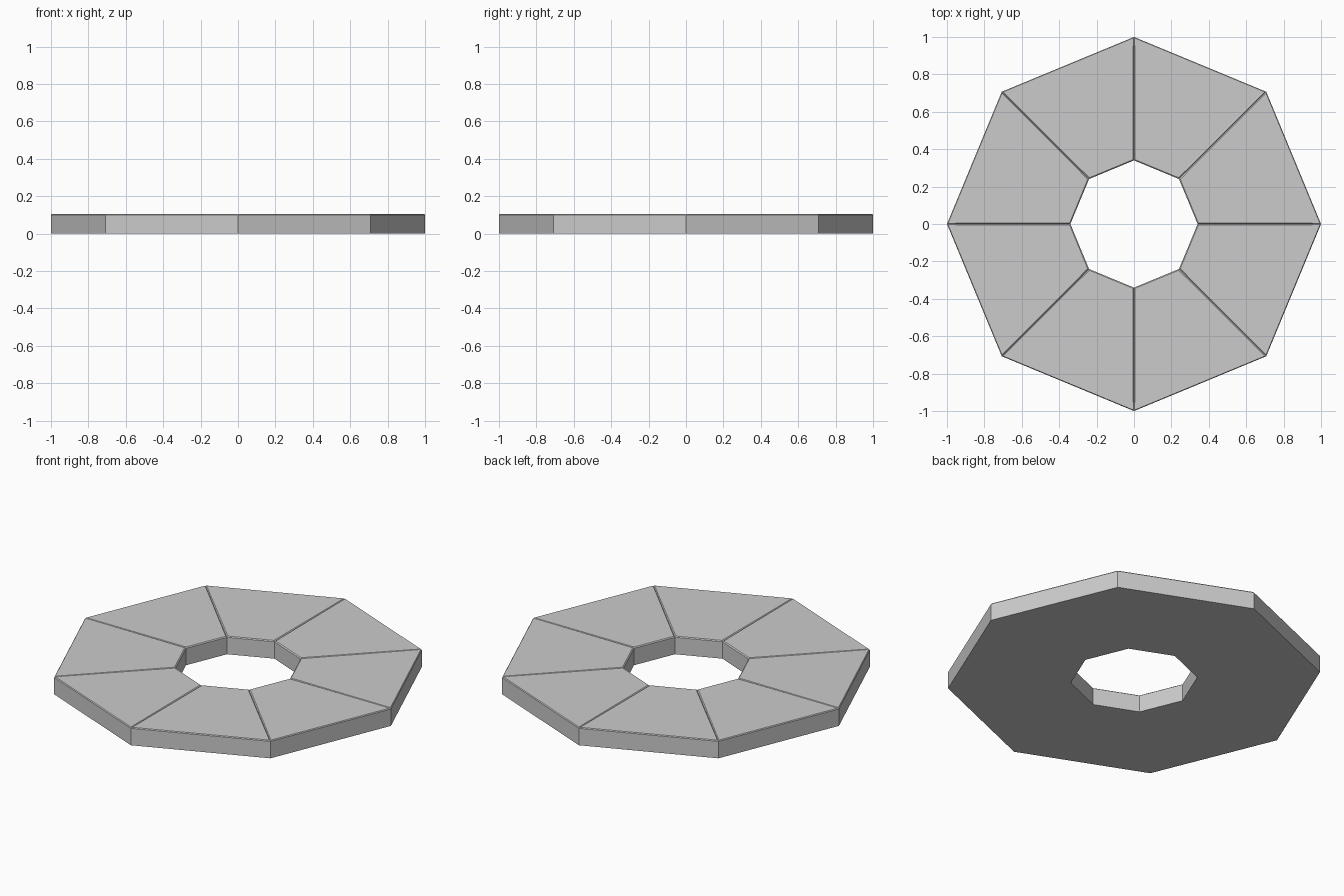
import bpy, bmesh
from math import cos, sin, pi

if "Cube" in bpy.data.objects:
    bpy.data.objects.remove(bpy.data.objects["Cube"])

SIDES, R_OUT, R_IN, RIM_Z, TOP_Z, INSET = 8, 1.0, 0.34, 0.1, 0.105, 0.007

bm = bmesh.new()

def ring(radius, z):
    return [bm.verts.new((radius * cos(2 * pi * i / SIDES), radius * sin(2 * pi * i / SIDES), z))
            for i in range(SIDES)]

def bridge(a, b):
    return [bm.faces.new((a[i], a[(i + 1) % SIDES], b[(i + 1) % SIDES], b[i])) for i in range(SIDES)]

# Octagonal ring body: outer wall, top, inner wall, bottom
loops = [ring(R_OUT, 0), ring(R_OUT, RIM_Z), ring(R_IN, RIM_Z), ring(R_IN, 0)]
sides = [bridge(loops[k], loops[(k + 1) % 4]) for k in range(4)]
bm.normal_update()

# Raised slabs with chamfered edges, leaving V grooves between segments
bmesh.ops.inset_individual(bm, faces=sides[1], thickness=INSET, depth=TOP_Z - RIM_Z)
bmesh.ops.recalc_face_normals(bm, faces=bm.faces)

mesh = bpy.data.meshes.new("octagonal_ring")
bm.to_mesh(mesh)
bm.free()
bpy.context.collection.objects.link(bpy.data.objects.new("octagonal_ring", mesh))
